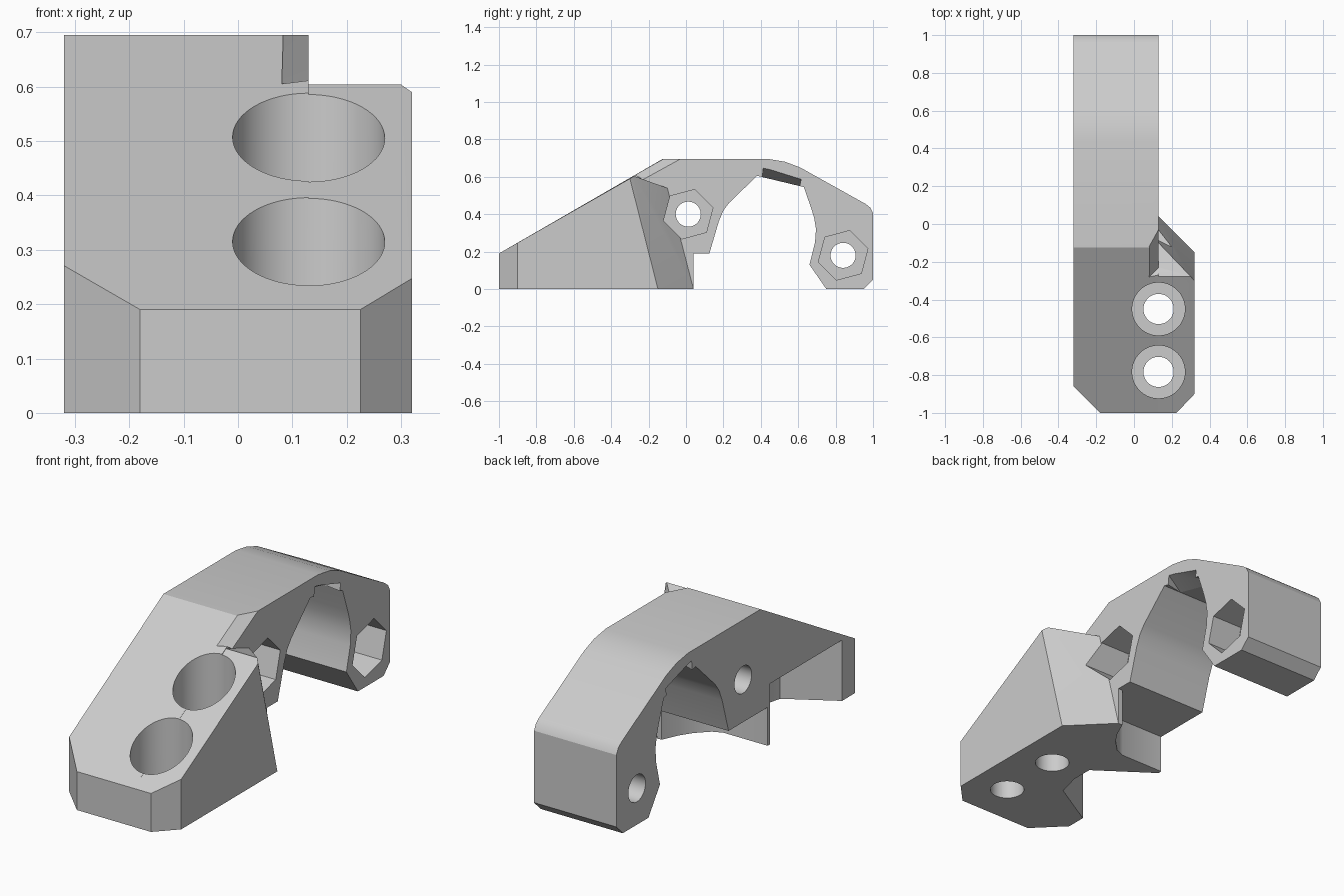
import bpy, bmesh, math
from mathutils import Vector

if "Cube" in bpy.data.objects:
    bpy.data.objects.remove(bpy.data.objects["Cube"])

grey = bpy.data.materials.new("light grey plastic")
grey.use_nodes = True
colour = (0.6, 0.6, 0.6, 1)
grey.diffuse_color = colour
grey.node_tree.nodes["Principled BSDF"].inputs["Base Color"].default_value = colour


def finish(name, bm):
    bmesh.ops.recalc_face_normals(bm, faces=bm.faces)
    mesh = bpy.data.meshes.new(name)
    bm.to_mesh(mesh)
    bm.free()
    mesh.materials.append(grey)
    obj = bpy.data.objects.new(name, mesh)
    bpy.context.collection.objects.link(obj)
    return obj


def prism(name, points, axis, low, high):
    """Extrude a profile: (y, z) points along x, or (x, y) points along z."""
    bm = bmesh.new()
    place = (lambda p, t: (t, p[0], p[1])) if axis == "x" else (lambda p, t: (p[0], p[1], t))
    ends = [[bm.verts.new(place(p, t)) for p in points] for t in (low, high)]
    count = len(points)
    for ring in ends:
        bm.faces.new(ring)
    for i in range(count):
        j = (i + 1) % count
        bm.faces.new((ends[0][i], ends[0][j], ends[1][j], ends[1][i]))
    return finish(name, bm)


def hull(name, points):
    bm = bmesh.new()
    for p in points:
        bm.verts.new(p)
    res = bmesh.ops.convex_hull(bm, input=bm.verts)
    loose = [v for v in bm.verts if not v.link_faces]
    bmesh.ops.delete(bm, geom=loose, context="VERTS")
    return finish(name, bm)


def circle(cx, cy, r, sides, turn=0):
    return [(cx + r * math.cos(turn + math.tau * i / sides),
             cy + r * math.sin(turn + math.tau * i / sides)) for i in range(sides)]


def combine(target, tool, operation="DIFFERENCE"):
    mod = target.modifiers.new(tool.name, "BOOLEAN")
    mod.object, mod.operation, mod.solver = tool, operation, "EXACT"
    bpy.context.view_layer.objects.active = target
    bpy.ops.object.modifier_apply(modifier=mod.name)
    bpy.data.objects.remove(tool)


LEFT, SIDE, RIGHT = -0.32, 0.13, 0.32

# Arched arm with the sloping front
bracket = prism("hinge_bracket", [
    (-1, 0), (-1, 0.19), (-0.125, 0.695), (0.44, 0.695), (0.53, 0.68), (0.61, 0.65),
    (0.96, 0.455), (0.985, 0.435), (1, 0.405), (1, 0.05), (0.95, 0), (0.75, 0),
    (0.66, 0.13), (0.69, 0.25), (0.695, 0.32), (0.685, 0.38), (0.67, 0.43),
    (0.63, 0.545), (0.38, 0.605), (0.23, 0.46), (0.2, 0.42), (0.175, 0.36),
    (0.125, 0.19), (0.04, 0.19), (0.04, 0)], "x", LEFT, SIDE)

# Wider screw block with a leaning rear chamfer
block = hull("screw_block", [
    (0.1, -1, 0), (RIGHT, -1, 0), (0.1, -1, 0.19), (RIGHT, -1, 0.19),
    (0.1, -0.278, 0.604), (0.30, -0.278, 0.604), (RIGHT, -0.3, 0.59), (RIGHT, -0.15, 0),
    (SIDE, 0.04, 0), (0.1, 0.04, 0), (SIDE, -0.1, 0.54), (0.1, -0.1, 0.54)])
combine(bracket, block, "UNION")

# Front corner chamfers
combine(bracket, prism("left_corner", [(-0.18, -1), (LEFT, -0.86), (-0.6, -0.86), (-0.6, -1.2),
                                       (-0.18, -1.2)], "z", -0.1, 0.8))
combine(bracket, prism("right_corner", [(0.225, -1), (RIGHT, -0.9), (0.6, -0.9), (0.6, -1.2),
                                        (0.225, -1.2)], "z", -0.1, 0.8))

# Clearance cut on the shoulder of the arm
quad = [Vector(p) for p in ((0.08, -0.28, 0.605), (0.08, -0.12, 0.695),
                            (0.13, -0.03, 0.695), (0.13, -0.23, 0.585))]
shift = Vector((0.1, -0.05, 0.06))
combine(bracket, hull("shoulder_cut", quad + [p + shift for p in quad]))

# Side pocket and rear relief under the block
combine(bracket, prism("side_pocket", [(-0.5, -0.76), (LEFT, -0.76), (-0.08, -0.62), (-0.05, -0.5),
                                       (-0.05, -0.39), (LEFT, -0.2), (-0.5, -0.2)],
                       "z", -0.1, 0.3))
combine(bracket, prism("rear_relief", [(-0.5, -0.18), (-0.08, -0.18), (-0.03, -0.16), (0.03, -0.1),
                                       (0.07, -0.04), (0.11, 0.05), (0.11, 0.1), (-0.5, 0.1)],
                       "z", -0.1, 0.19))

# Bevelled edges at the top of the arch
for edge, out in ((SIDE, 1), (LEFT, -1)):
    points = []
    for x, drop in ((edge - 0.1 * out, 0), (edge + 0.02 * out, 0.05)):
        points += [(x, 0.38 + 0.8 * drop, 0.605 + drop), (x, 0.63 - 0.35 * drop, 0.545 + drop),
                   (x, 0.41, 0.57), (x, 0.6, 0.53)]
    combine(bracket, hull("arch_bevel", points))

# Pivot holes with hexagonal nut pockets
for y, z in ((0.012, 0.4), (0.84, 0.18)):
    combine(bracket, prism("pivot_hole", circle(y, z, 0.067, 40), "x", -0.6, 0.6))
    combine(bracket, prism("nut_pocket", circle(y, z, 0.137, 6, math.radians(15)), "x", -0.04, 0.6))

# Counterbored screw holes
for y in (-0.45, -0.783):
    combine(bracket, prism("screw_hole", circle(SIDE, y, 0.08, 48), "z", -0.2, 0.9))
    combine(bracket, prism("screw_head", circle(SIDE, y, 0.14, 64), "z", 0.1, 0.9))

bpy.ops.object.select_all(action="DESELECT")
bracket.select_set(True)
bpy.context.view_layer.objects.active = bracket
bpy.ops.object.shade_smooth_by_angle(angle=math.radians(25))
